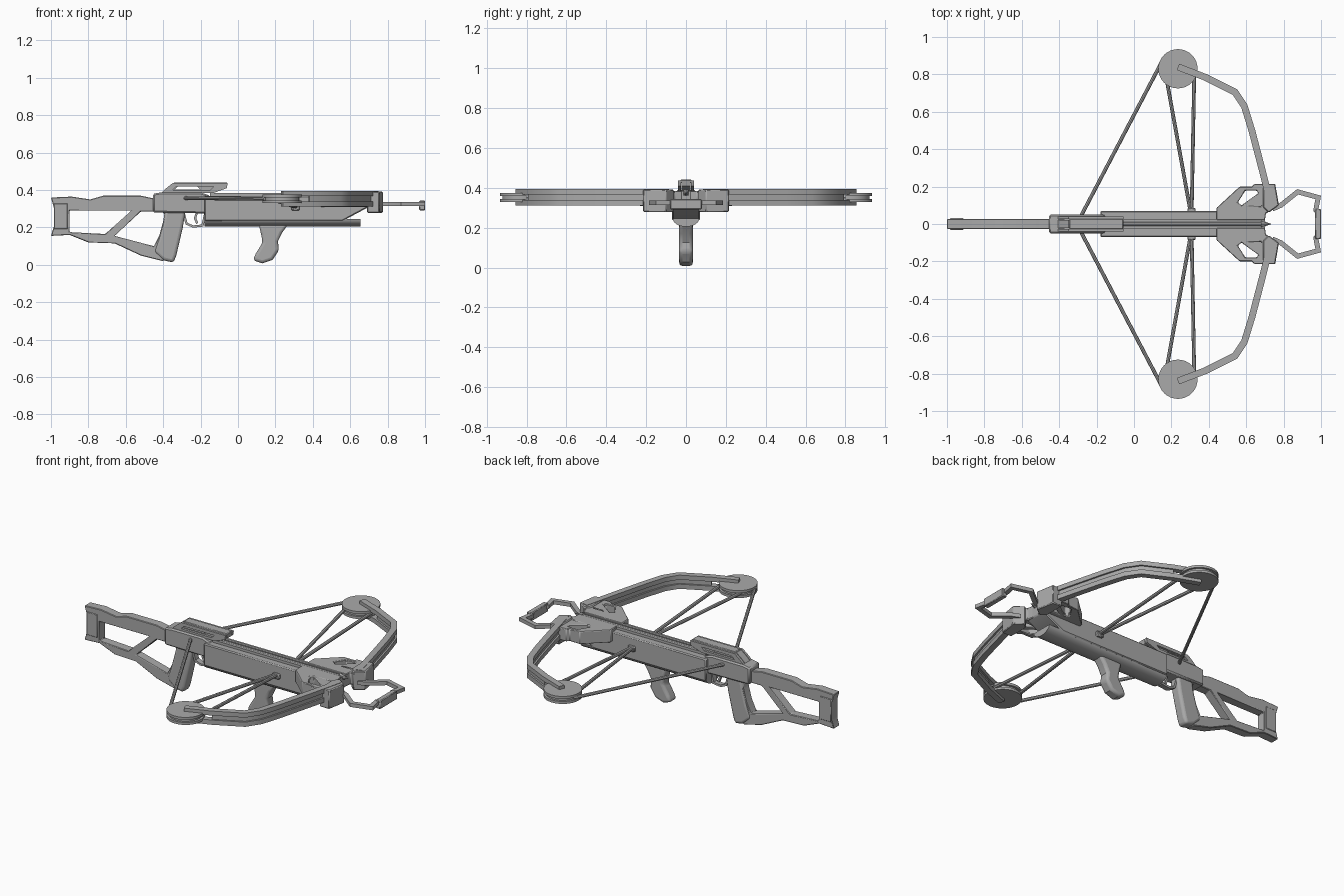
import bpy, bmesh, math
from mathutils import Vector

cube = bpy.data.objects.get("Cube")
if cube:
    bpy.data.objects.remove(cube, do_unlink=True)

GREY = (0.4, 0.4, 0.4, 1.0)
mat = bpy.data.materials.new("plain_grey")
mat.use_nodes = True
mat.diffuse_color = GREY
mat.node_tree.nodes["Principled BSDF"].inputs["Base Color"].default_value = GREY
parts = []


def finish(name, bm, bevel=0.0, segments=1, mirror=False):
    """Turn a bmesh into a named object with optional mirror and bevel."""
    bmesh.ops.recalc_face_normals(bm, faces=bm.faces)
    mesh = bpy.data.meshes.new(name)
    bm.to_mesh(mesh)
    bm.free()
    mesh.materials.append(mat)
    obj = bpy.data.objects.new(name, mesh)
    bpy.context.collection.objects.link(obj)
    if mirror:
        mod = obj.modifiers.new("mirror", "MIRROR")
        mod.use_axis = (False, True, False)
        mod.use_mirror_merge = False
    if bevel:
        mod = obj.modifiers.new("bevel", "BEVEL")
        mod.width, mod.segments = bevel, segments
        mod.limit_method, mod.angle_limit = "ANGLE", math.radians(40)
    parts.append(obj)
    return obj


def plate(name, outlines, lo, hi, side=False, **opts):
    """Extrude outlines (first solid, others holes) along z, or along y if side."""
    curve = bpy.data.curves.new(name + "_outline", "CURVE")
    curve.dimensions, curve.fill_mode = "2D", "BOTH"
    curve.extrude = (hi - lo) / 2
    for pts in outlines:
        sp = curve.splines.new("POLY")
        sp.points.add(len(pts) - 1)
        for p, (u, v) in zip(sp.points, pts):
            p.co = (u, v, 0, 1)
        sp.use_cyclic_u = True
    tmp = bpy.data.objects.new(name + "_outline", curve)
    bpy.context.collection.objects.link(tmp)
    dg = bpy.context.evaluated_depsgraph_get()
    mesh = bpy.data.meshes.new_from_object(tmp.evaluated_get(dg))
    bm = bmesh.new()
    bm.from_mesh(mesh)
    bpy.data.objects.remove(tmp, do_unlink=True)
    bpy.data.curves.remove(curve)
    bpy.data.meshes.remove(mesh)
    bmesh.ops.remove_doubles(bm, verts=bm.verts, dist=1e-5)
    bmesh.ops.dissolve_limit(bm, angle_limit=0.01, verts=bm.verts, edges=bm.edges)
    mid = (lo + hi) / 2
    for v in bm.verts:
        u, w, t = v.co
        v.co = (u, t + mid, w) if side else (u, w, t + mid)
    return finish(name, bm, **opts)


def ribbon(path, width, closed=False):
    """Outline of a strip of even width along a path, with mitred corners."""
    pts = [Vector(p) for p in path]
    left, right = [], []
    for i, p in enumerate(pts):
        a = (p - pts[i - 1]).normalized() if i or closed else None
        b = (pts[(i + 1) % len(pts)] - p).normalized() if i < len(pts) - 1 or closed else None
        a, b = a or b, b or a
        n = Vector((-a.y - b.y, a.x + b.x)).normalized()
        n *= width / 2 / max(0.5, n.dot(Vector((-a.y, a.x))))
        left.append(tuple(p + n))
        right.append(tuple(p - n))
    return [left, right] if closed else [left + right[::-1]]


def rect(x0, x1, y0, y1):
    return [[(x0, y0), (x1, y0), (x1, y1), (x0, y1)]]


def rod(name, a, b, r, r2=None, sides=8, **opts):
    """Cylinder or cone between two points."""
    a, b = Vector(a), Vector(b)
    bm = bmesh.new()
    bmesh.ops.create_cone(bm, cap_ends=True, segments=sides, radius1=r,
                          radius2=r if r2 is None else r2, depth=(b - a).length)
    bm.transform((b - a).to_track_quat("Z", "Y").to_matrix().to_4x4())
    bmesh.ops.translate(bm, vec=(a + b) / 2, verts=bm.verts)
    return finish(name, bm, **opts)


# Skeleton stock with two openings
stock = [(-1, .155), (-.9, .16), (-.8, .12), (-.66, .115), (-.52, .05), (-.4, .02), (-.36, .1),
         (-.36, .36), (-.45, .355), (-.52, .37), (-.72, .37), (-.79, .35), (-.89, .365),
         (-1, .36), (-.98, .29), (-.98, .22)]
rear_hole = [(-.9, .175), (-.71, .165), (-.57, .29), (-.9, .29)]
front_hole = [(-.66, .155), (-.45, .1), (-.42, .16), (-.39, .27), (-.41, .285), (-.52, .285)]
plate("stock", [stock, rear_hole, front_hole], -.028, .028, side=True, bevel=.008)
plate("butt_plate", rect(-.985, -.91, .19, .33), -.031, .031, side=True, bevel=.004)

# Hand grips
grip = [(-.45, .07), (-.4, .025), (-.345, .012), (-.33, .05), (-.295, .2), (-.28, .3),
        (-.39, .3), (-.4, .23), (-.425, .14)]
plate("rear_grip", [grip], -.034, .034, side=True, bevel=.016, segments=3)
foregrip = [(.08, .025), (.13, .008), (.185, .027), (.22, .08), (.213, .125), (.235, .17),
            (.27, .22), (.11, .22), (.122, .17), (.132, .12), (.095, .06)]
plate("front_grip", [foregrip], -.034, .034, side=True, bevel=.016, segments=3)

# Trigger group
guard = [(-.29, .275), (-.275, .22), (-.24, .205), (-.19, .21), (-.175, .275)]
plate("trigger_guard", ribbon(guard, .012), -.016, .016, side=True)
plate("trigger", ribbon([(-.22, .28), (-.23, .25), (-.218, .222)], .012), -.008, .008, side=True)

# Receiver and top sight rail
receiver = [(-.455, .28), (-.17, .275), (-.15, .37), (-.2, .388), (-.41, .388), (-.455, .38)]
plate("receiver", [receiver], -.05, .05, side=True, bevel=.008)
rail = [(-.41, .385), (-.39, .405), (-.35, .437), (-.055, .437), (-.06, .41), (-.13, .385)]
rail_hole = [(-.34, .402), (-.2, .402), (-.22, .42), (-.32, .42)]
plate("sight_rail_web", [rail, rail_hole], -.022, .022, side=True)
plate("sight_rail_side", [rail, [(-.35, .4), (-.15, .4), (-.13, .418), (-.33, .418)]],
      .026, .04, side=True, mirror=True)
plate("sight_rail_top", rect(-.345, -.057, -.028, .028), .425, .441, bevel=.004)

# Fore body, round belly and flight track
body = [(-.18, .235), (.56, .235), (.7, .31), (.7, .368), (-.18, .368)]
plate("body", [body], -.07, .07, side=True, bevel=.006)
arc = [math.pi * i / 12 for i in range(13)]
bm = bmesh.new()
ring = [bm.verts.new((-.18, .066 * math.cos(t), .245 - .04 * math.sin(t))) for t in arc]
face = bm.faces.new(ring)
ext = bmesh.ops.extrude_face_region(bm, geom=[face])
bmesh.ops.translate(bm, vec=(.835, 0, 0),
                    verts=[g for g in ext["geom"] if isinstance(g, bmesh.types.BMVert)])
finish("belly", bm)
plate("track", rect(-.15, .7, .012, .028), .36, .383, mirror=True)
rod("bolt_shaft", (-.1, 0, .374), (.68, 0, .374), .01)
rod("bolt_tip", (.68, 0, .374), (.735, 0, .374), .02, 0)

# Riser wings with cut-outs and limb pockets
wing = [(.44, .02), (.44, .085), (.565, .2), (.63, .2), (.645, .215), (.755, .215),
        (.77, .1), (.705, .055), (.7, .02)]
hole_a = [(.575, .1), (.665, .165), (.655, .178), (.595, .178), (.555, .115)]
hole_b = [(.61, .095), (.68, .095), (.695, .15)]
plate("riser", [wing, hole_a, hole_b], .31, .385, mirror=True, bevel=.005)
pocket = [(.69, .215), (.755, .215), (.775, .1), (.72, .06), (.69, .09)]
plate("limb_pocket", [pocket], .278, .392, mirror=True, bevel=.005)

# Bow limbs: paired strips joined by a thin web
limb = [(.235, .84), (.38, .785), (.54, .705), (.59, .63), (.63, .5), (.685, .29), (.735, .09)]
plate("limb_upper", ribbon(limb, .036), .367, .394, mirror=True)
plate("limb_lower", ribbon(limb, .036), .312, .34, mirror=True)
plate("limb_web", ribbon(limb[1:], .016), .33, .375, mirror=True)

# Grooved cams at the limb tips
for name, z0, z1, r in (("cam_lower", .33, .345, .105), ("cam_groove", .345, .36, .092),
                        ("cam_upper", .36, .375, .105)):
    rod(name, (.235, .83, z0), (.235, .83, z1), r, sides=32, mirror=True)

# Bowstring, cables and cable anchor
rod("bowstring", (-.29, .03, .357), (.145, .86, .353), .01, mirror=True)
rod("inner_cable", (.305, .05, .31), (.175, .77, .352), .01, mirror=True)
rod("outer_cable", (.308, .05, .31), (.322, .8, .352), .01, mirror=True)
plate("cable_anchor", rect(.285, .33, -.085, .085), .29, .322, bevel=.005)

# Foot stirrup
loop = [(.74, .08), (.785, .1), (.875, .172), (.985, .142), (.972, .075), (.985, .06)]
plate("stirrup_arm", ribbon(loop, .026), .314, .336, mirror=True)
plate("stirrup_bar", rect(.968, 1, -.08, .08), .292, .343, bevel=.004)

# Keep hard edges crisp, soften the rounded ones
bpy.ops.object.select_all(action="DESELECT")
for obj in parts:
    obj.select_set(True)
bpy.context.view_layer.objects.active = parts[0]
bpy.ops.object.shade_smooth_by_angle(angle=math.radians(30))
